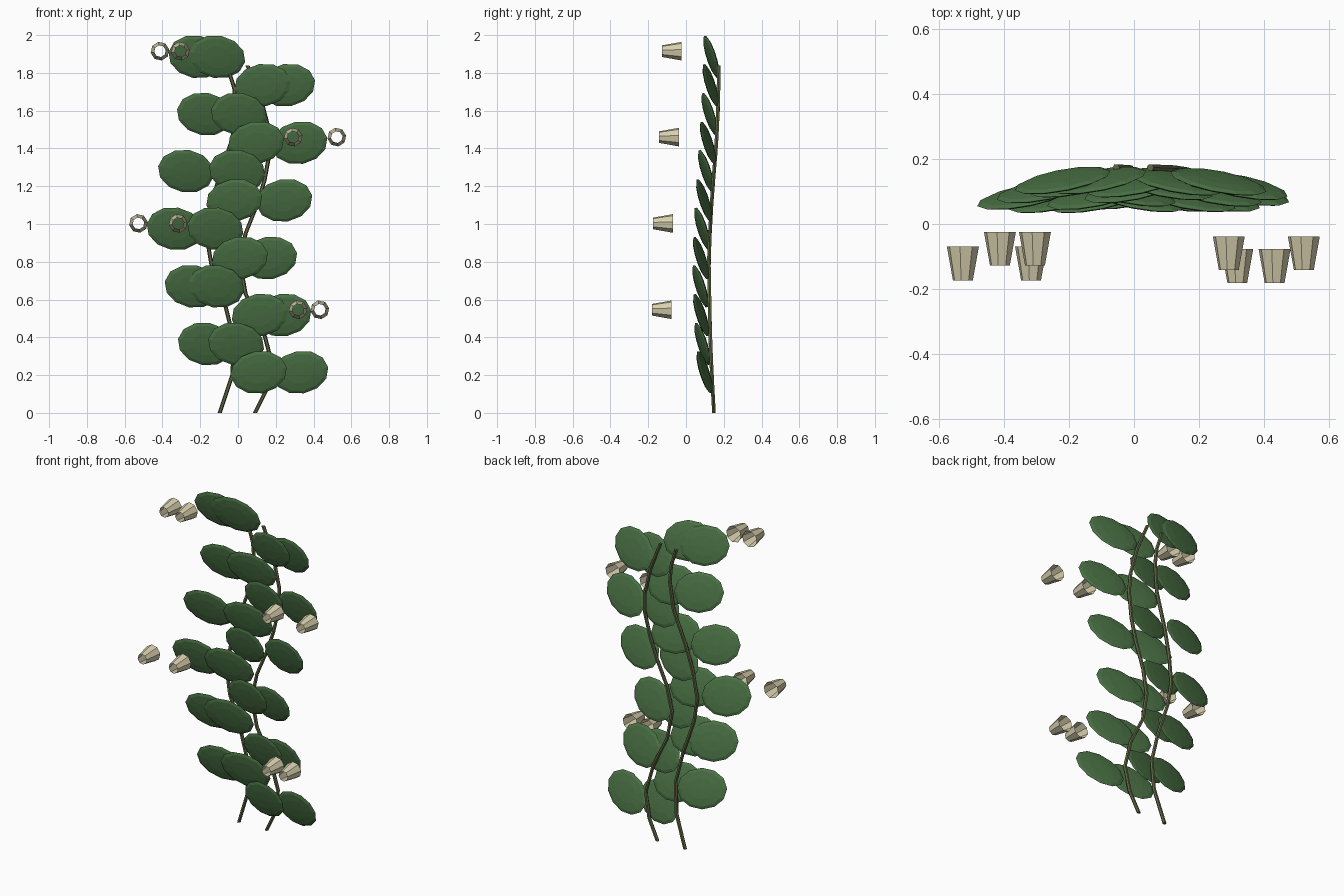
import bpy, bmesh, math
from mathutils import Matrix, Vector

if "Cube" in bpy.data.objects:
    bpy.data.objects.remove(bpy.data.objects["Cube"])


def material(name, rgb):
    m = bpy.data.materials.new(name)
    m.diffuse_color = (*rgb, 1)
    m.use_nodes = True
    m.node_tree.nodes["Principled BSDF"].inputs["Base Color"].default_value = m.diffuse_color
    return m


GREEN = material("leaf_green", (0.07, 0.17, 0.06))
BROWN = material("stem_green", (0.12, 0.14, 0.06))
CREAM = material("cream", (0.68, 0.62, 0.42))


def finish(bm, name, mat):
    bmesh.ops.recalc_face_normals(bm, faces=bm.faces)
    me = bpy.data.meshes.new(name)
    bm.to_mesh(me)
    bm.free()
    ob = bpy.data.objects.new(name, me)
    me.materials.append(mat)
    bpy.context.collection.objects.link(ob)
    return ob


def lerp(table, z):
    for (z0, v0), (z1, v1) in zip(table, table[1:]):
        if z <= z1:
            return v0 + (v1 - v0) * (z - z0) / (z1 - z0)
    return table[-1][1]


# Depth of the stems by height
DEPTH = [(0, .148), (.2, .137), (.4, .128), (.8, .121), (1.0, .128),
         (1.2, .142), (1.4, .159), (1.6, .17), (1.84, .174)]


# Two wavy stems, thin square-section tubes
def stem(name, pts):
    bm = bmesh.new()
    rings = []
    r = 0.011
    for x, z in pts:
        y = lerp(DEPTH, z)
        rings.append([bm.verts.new((x + r * math.cos(a), y + r * math.sin(a), z))
                      for a in (i * math.tau / 6 for i in range(6))])
    for a, b in zip(rings, rings[1:]):
        for i in range(6):
            j = (i + 1) % 6
            bm.faces.new((a[i], a[j], b[j], b[i]))
    bm.faces.new(rings[0])
    bm.faces.new(rings[-1])
    finish(bm, name, BROWN)


stem("left_stem", [(-.097, 0), (-.03, .2), (-.02, .38), (-.07, .58), (-.14, .78),
                   (-.165, .93), (-.14, 1.1), (-.1, 1.25), (-.03, 1.45),
                   (-.01, 1.62), (-.02, 1.72), (-.055, 1.83)])
stem("right_stem", [(.09, 0), (.15, .12), (.178, .27), (.13, .45), (.04, .63),
                    (.01, .8), (.04, .95), (.1, 1.1), (.14, 1.23),
                    (.168, 1.38), (.163, 1.5), (.12, 1.67), (.05, 1.84)])


# Thin faceted oval leaf; top edge and outer tip lean forward
def leaf(name, x, z, y, side):
    p, q, roll = 0.16, 0.28, math.radians(10)

    def on_plane(dx, dz):
        return Vector((side * dx, -p * dx - q * dz, dz))
    u = on_plane(.15 * math.cos(roll), .15 * math.sin(roll))
    v = on_plane(-.113 * math.sin(roll), .113 * math.cos(roll))
    n = u.cross(v).normalized() * 0.014
    m = Matrix((u, v, n)).transposed().to_4x4()
    bm = bmesh.new()
    bmesh.ops.create_uvsphere(bm, u_segments=12, v_segments=6, radius=1)
    bm.transform(Matrix.Translation((x, y, z)) @ m)
    finish(bm, name, GREEN)


# height, depth, leaf centre on the left stem, on the right stem
ROWS = [(.215, .098, .11, .33), (.365, .087, -.17, -.01), (.518, .08, .115, .24),
        (.67, .076, -.24, -.115), (.82, .079, .01, .165), (.975, .086, -.335, -.12),
        (1.125, .096, -.02, .245), (1.28, .106, -.275, -.005), (1.43, .116, .095, .325),
        (1.582, .124, -.175, .005), (1.735, .13, .13, .26), (1.885, .134, -.22, -.11)]
for i, (z, y, xa, xb) in enumerate(ROWS):
    side = 1 if i % 2 == 0 else -1
    leaf(f"left_stem_leaf_{i + 1}", xa, z, y, side)
    leaf(f"right_stem_leaf_{i + 1}", xb, z, y, side)


# Open eight-sided cups in front, narrow end forward
def cup(name, x, y, z):
    bm = bmesh.new()
    bmesh.ops.create_cone(bm, cap_ends=False, segments=8, radius1=.05,
                          radius2=.031, depth=.104)
    bm.transform(Matrix.Translation((x, y, z)) @ Matrix.Rotation(math.radians(90), 4, 'X')
                 @ Matrix.Rotation(math.radians(10), 4, 'Z'))
    finish(bm, name, CREAM)


CUPS = [(1.915, -.076, -.413, -.305), (1.46, -.09, .292, .523),
        (1.003, -.122, -.527, -.317), (.546, -.129, .318, .433)]
for i, (z, y, xa, xb) in enumerate(CUPS):
    cup(f"flower_cup_{i + 1}a", xa, y, z)
    cup(f"flower_cup_{i + 1}b", xb, y, z)
